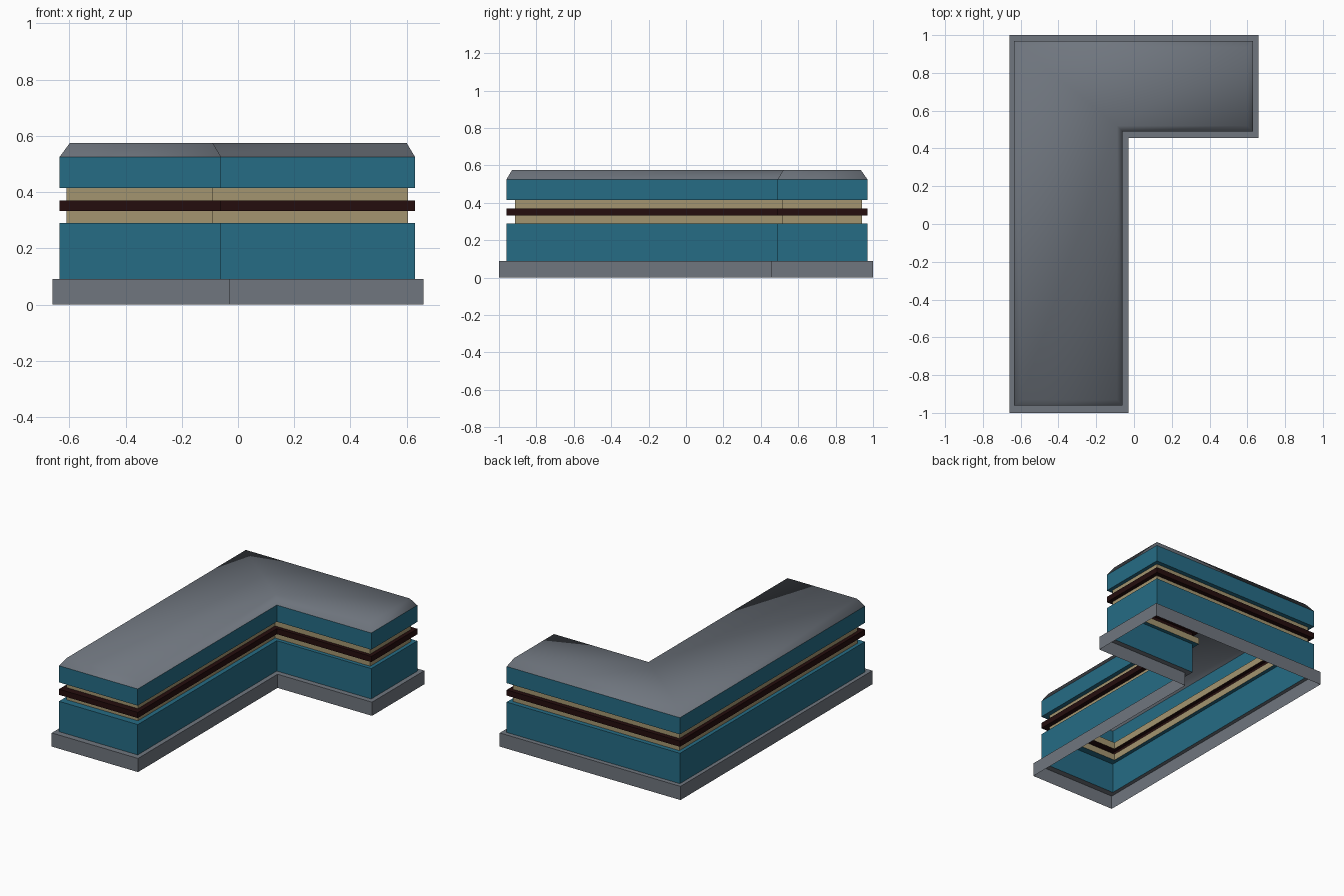
import bpy, bmesh

if "Cube" in bpy.data.objects:
    bpy.data.objects.remove(bpy.data.objects["Cube"])


def material(name, rgb):
    m = bpy.data.materials.new(name)
    m.diffuse_color = (*rgb, 1)
    m.use_nodes = True
    m.node_tree.nodes["Principled BSDF"].inputs["Base Color"].default_value = m.diffuse_color
    return m


GREY = material("slate grey", (0.16, 0.18, 0.21))
TEAL = material("teal", (0.019, 0.15, 0.235))
TAN = material("tan", (0.37, 0.30, 0.16))
DARK = material("dark brown", (0.018, 0.004, 0.004))

# L-shaped outlines: left, right, inner x, front, inner y, back
BASE = (-0.66, 0.66, -0.03, -1.0, 0.455, 1.0)
WALL = (-0.635, 0.63, -0.06, -0.96, 0.49, 0.97)
RECESS = (-0.61, 0.605, -0.09, -0.915, 0.515, 0.94)
CREST = (-0.598, 0.60, -0.09, -0.93, 0.52, 0.935)


def outline(o):
    l, r, xi, f, yi, b = o
    return [(l, f), (xi, f), (xi, yi), (r, yi), (r, b), (l, b)]


def shell(name, mat, levels, cap=False, smooth=False):
    """Join L-shaped loops, given as (outline, z), into an open shell."""
    bm = bmesh.new()
    loops = [[bm.verts.new((x, y, z)) for x, y in outline(o)] for o, z in levels]
    for a, b in zip(loops, loops[1:]):
        for i in range(6):
            j = (i + 1) % 6
            bm.faces.new((a[i], a[j], b[j], b[i]))
    if cap:  # two quads split along the mitre of the L
        t = loops[-1]
        bm.faces.new((t[0], t[1], t[2], t[5]))
        bm.faces.new((t[2], t[3], t[4], t[5]))
    for f in bm.faces:
        f.smooth = smooth
    mesh = bpy.data.meshes.new(name)
    bm.to_mesh(mesh)
    bm.free()
    mesh.materials.append(mat)
    ob = bpy.data.objects.new(name, mesh)
    bpy.context.collection.objects.link(ob)
    return ob


# Plinth with its ledge
shell("plinth", GREY, [(BASE, 0), (BASE, 0.09), (WALL, 0.09)])
# Lower wall storey
shell("lower_wall", TEAL, [(WALL, 0.09), (WALL, 0.29), (RECESS, 0.29)])
# Recessed tan strips below and above the dark band
shell("lower_recess", TAN, [(RECESS, 0.29), (RECESS, 0.333)])
shell("dark_band", DARK, [(RECESS, 0.333), (WALL, 0.333), (WALL, 0.37), (RECESS, 0.37)])
shell("upper_recess", TAN, [(RECESS, 0.37), (RECESS, 0.415)])
# Upper wall storey
shell("upper_wall", TEAL, [(RECESS, 0.415), (WALL, 0.415), (WALL, 0.525)])
# Chamfered, softly shaded roof
shell("roof", GREY, [(WALL, 0.525), (CREST, 0.575)], cap=True, smooth=True)
